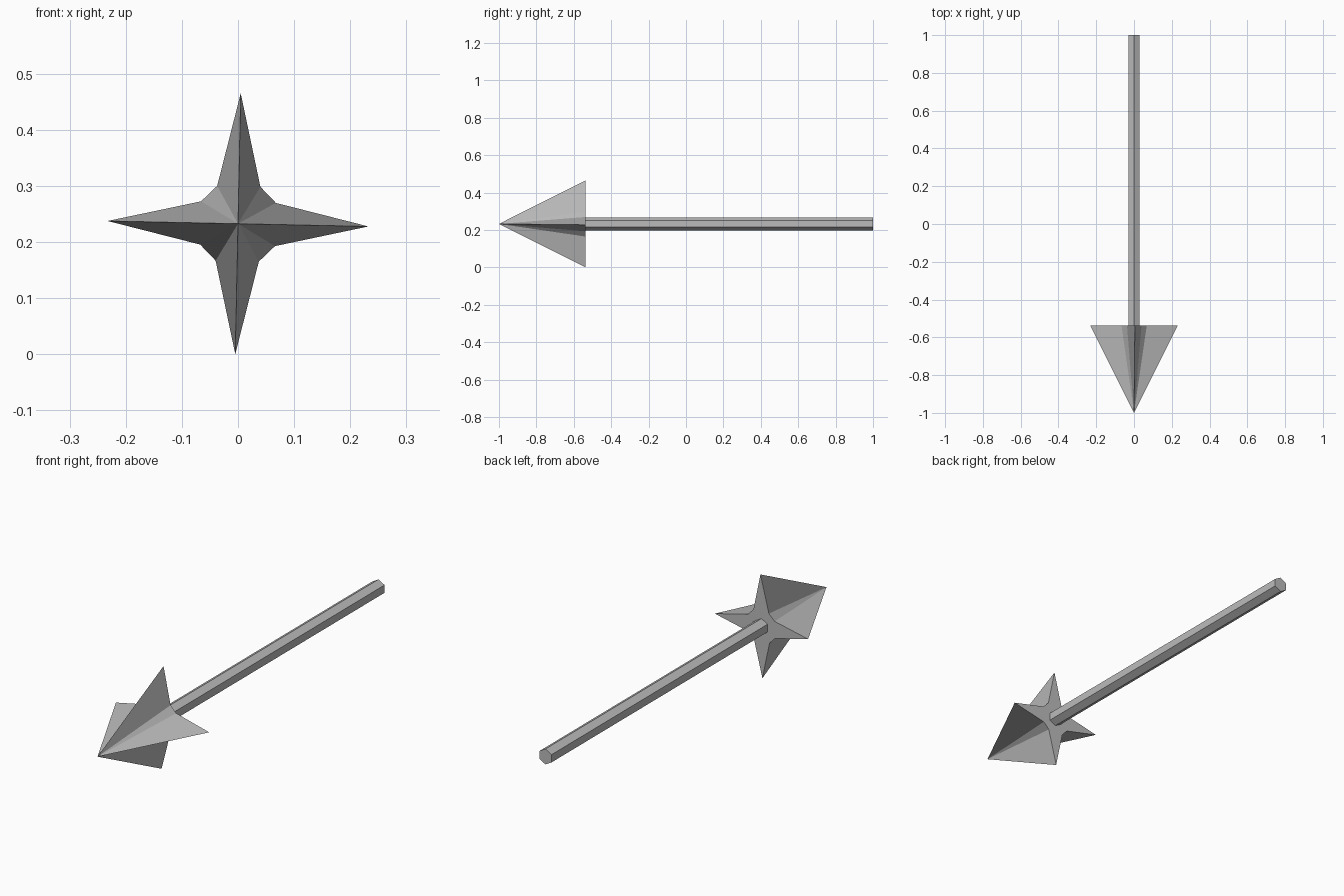
import bpy, bmesh, math

if "Cube" in bpy.data.objects:
    bpy.data.objects.remove(bpy.data.objects["Cube"])

CZ = 0.2325                      # height of the arrow's axis
TIP_Y, BASE_Y, END_Y = -1.0, -0.537, 1.0

grey = bpy.data.materials.new("steel grey")
grey.diffuse_color = (0.5, 0.5, 0.5, 1)
grey.use_nodes = True
grey.node_tree.nodes["Principled BSDF"].inputs["Base Color"].default_value = grey.diffuse_color


def make_object(name, bm):
    bmesh.ops.recalc_face_normals(bm, faces=bm.faces)
    mesh = bpy.data.meshes.new(name)
    bm.to_mesh(mesh)
    bm.free()
    mesh.materials.append(grey)
    obj = bpy.data.objects.new(name, mesh)
    bpy.context.collection.objects.link(obj)
    return obj


# Arrow head: four-pointed star base with bevelled valleys, drawn to a point
bm = bmesh.new()
ring = []
twist = math.radians(-1.2)
for quarter in range(4):
    for radius, degrees in ((0.2325, 0), (0.077, 30), (0.077, 60)):
        a = math.radians(90 * quarter + degrees) + twist
        ring.append(bm.verts.new((radius * math.cos(a), BASE_Y,
                                  CZ + radius * math.sin(a))))
tip = bm.verts.new((0, TIP_Y, CZ))
for i, v in enumerate(ring):
    bm.faces.new((v, ring[(i + 1) % len(ring)], tip))
bm.faces.new(ring)
make_object("arrow_head", bm)

# Shaft: six-sided rod with corners at top and bottom
bm = bmesh.new()
rings = [[bm.verts.new((0.035 * math.sin(k * math.pi / 3), y,
                        CZ + 0.035 * math.cos(k * math.pi / 3)))
          for k in range(6)] for y in (BASE_Y, END_Y)]
for k in range(6):
    n = (k + 1) % 6
    bm.faces.new((rings[0][k], rings[0][n], rings[1][n], rings[1][k]))
bm.faces.new(rings[1])
make_object("shaft", bm)
